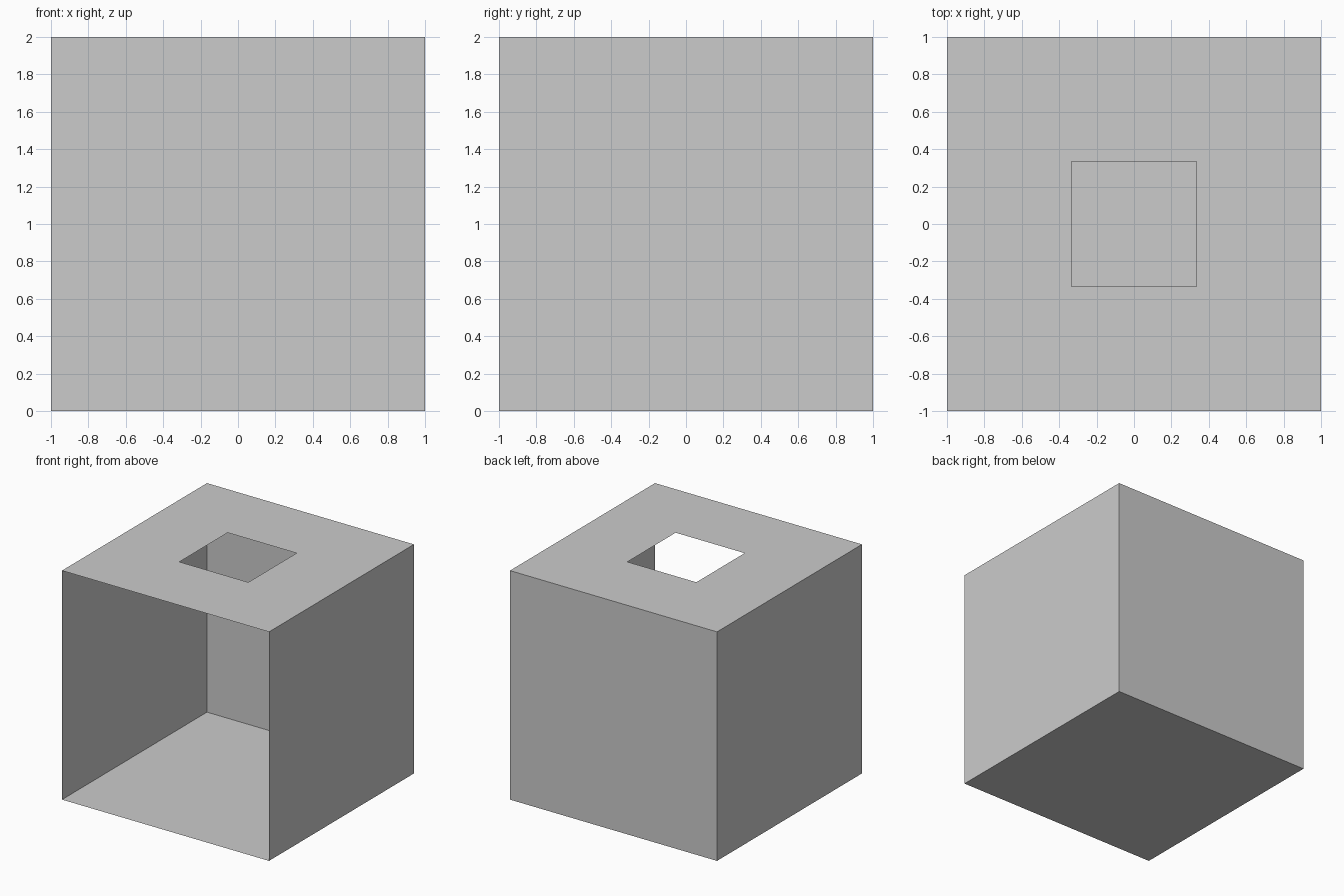
import bpy, bmesh
from math import pi
from mathutils import Matrix, Vector

if "Cube" in bpy.data.objects:
    bpy.data.objects.remove(bpy.data.objects["Cube"])


def panel(name, location, axis='X', angle=0.0, cells=1, hole=False):
    """Thin 2 x 2 panel, optionally a 3 x 3 grid with its middle cell removed."""
    bm = bmesh.new()
    bmesh.ops.create_grid(bm, x_segments=cells, y_segments=cells, size=1)
    if hole:
        middle = [f for f in bm.faces if f.calc_center_median().length < 0.1]
        bmesh.ops.delete(bm, geom=middle, context='FACES')
    bm.transform(Matrix.Translation(Vector(location)) @ Matrix.Rotation(angle, 4, axis))
    mesh = bpy.data.meshes.new(name)
    bm.to_mesh(mesh)
    bm.free()
    obj = bpy.data.objects.new(name, mesh)
    bpy.context.collection.objects.link(obj)
    return obj


# Floor and roof with square opening
panel("floor", (0, 0, 0), 'X', pi)
panel("roof", (0, 0, 2), cells=3, hole=True)

# Back and side walls; the front stays open
panel("back_wall", (0, 1, 1), 'X', -pi / 2)
for name, side in (("left_wall", -1), ("right_wall", 1)):
    panel(name, (side, 0, 1), 'Y', side * pi / 2)
